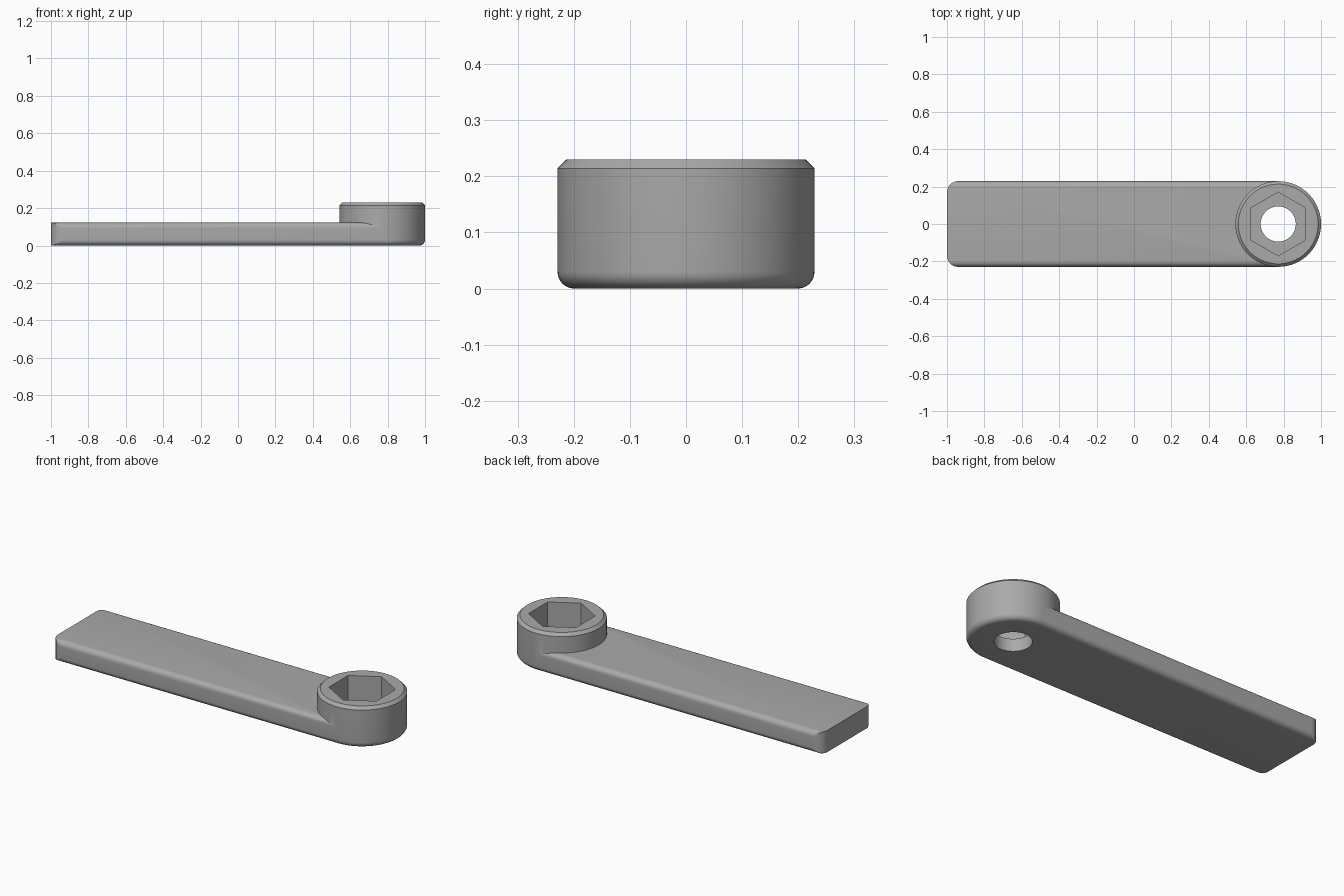
import bpy, bmesh, math
from math import sin, cos, pi

if "Cube" in bpy.data.objects:
    bpy.data.objects.remove(bpy.data.objects["Cube"])

R, FIL, BAR_H, HEAD_H, CHAM = 0.229, 0.03, 0.122, 0.23, 0.016
CX = 1 - R          # head axis
CORNER = 0.06       # plan radius of the bar's end corners
N = 8               # fillet steps

grey = bpy.data.materials.new("steel grey")
grey.diffuse_color = (0.4, 0.4, 0.4, 1)
grey.use_nodes = True
grey.node_tree.nodes["Principled BSDF"].inputs["Base Color"].default_value = grey.diffuse_color


def finish(name, bm):
    bmesh.ops.recalc_face_normals(bm, faces=bm.faces)
    me = bpy.data.meshes.new(name)
    bm.to_mesh(me)
    bm.free()
    me.materials.append(grey)
    ob = bpy.data.objects.new(name, me)
    bpy.context.collection.objects.link(ob)
    return ob


def loft(name, rings):
    """Skin closed rings of points and cap both ends."""
    bm = bmesh.new()
    vs = [[bm.verts.new(p) for p in ring] for ring in rings]
    n = len(vs[0])
    for a, b in zip(vs, vs[1:]):
        for i in range(n):
            bm.faces.new((a[i], a[(i + 1) % n], b[(i + 1) % n], b[i]))
    bm.faces.new(vs[0])
    bm.faces.new(vs[-1])
    return finish(name, bm)


def combine(target, other, op):
    mod = target.modifiers.new(op, 'BOOLEAN')
    mod.object, mod.operation, mod.solver = other, op, 'EXACT'
    bpy.context.view_layer.objects.active = target
    bpy.ops.object.modifier_apply(modifier=mod.name)
    bpy.data.objects.remove(other)


# Quarter-round from the underside to the side wall, as (offset, z)
fillet = [(R - FIL + FIL * sin(a), FIL - FIL * cos(a))
          for a in (i * pi / 2 / N for i in range(N + 1))]

# Flat bar: rounded long edges, clipped by rounded corners at the far end
right = fillet + [(y, BAR_H - z) for y, z in reversed(fillet)]
section = right + [(-y, z) for y, z in reversed(right)]
inner = R - CORNER
widths = [inner + (R - FIL - inner) * i / 6 for i in range(6)] + [y for y, z in fillet]
rings = []
for w in widths:
    x = -1 + CORNER - math.sqrt(max(0, CORNER ** 2 - (w - inner) ** 2))
    rings.append([(x, max(-w, min(w, y)), z) for y, z in section])
rings.append([(CX, y, z) for y, z in section])
bar = loft("bar", rings)

# Round head: filleted base and chamfered rim
SEG = 96
profile = fillet + [(R, HEAD_H - CHAM), (R - CHAM, HEAD_H)]
head = loft("wrench_head", [[(CX + r * cos(2 * pi * i / SEG), r * sin(2 * pi * i / SEG), z)
                             for i in range(SEG)] for r, z in profile])
combine(head, bar, 'UNION')


def prism(name, sides, radius, z0, z1):
    return loft(name, [[(CX + radius * sin(2 * pi * i / sides),
                         radius * cos(2 * pi * i / sides), z)
                        for i in range(sides)] for z in (z0, z1)])


# Hexagonal socket above a round through hole
combine(head, prism("hex_socket_cutter", 6, 0.17, 0.07, 0.4), 'DIFFERENCE')
combine(head, prism("bolt_hole_cutter", 64, 0.094, -0.1, 0.15), 'DIFFERENCE')

# Smooth the rounds, keep the rims crisp
bpy.ops.object.select_all(action='DESELECT')
head.select_set(True)
bpy.context.view_layer.objects.active = head
bpy.ops.object.shade_smooth_by_angle(angle=math.radians(25))
head.name = "wrench_body"
